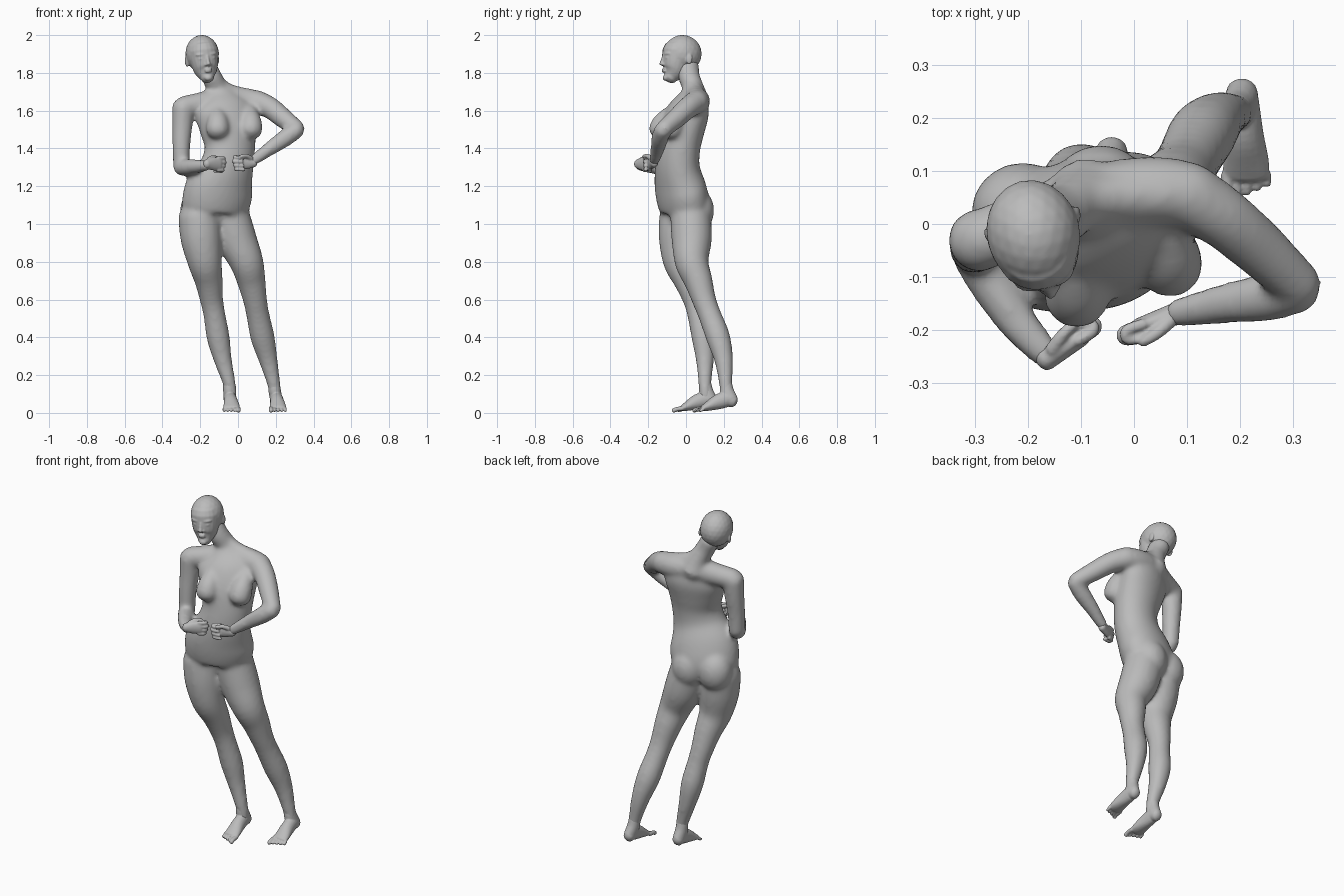
import bpy
import bmesh
from math import cos, sin, pi, radians
from mathutils import Vector, Matrix

if "Cube" in bpy.data.objects:
    bpy.data.objects.remove(bpy.data.objects["Cube"])

grey = bpy.data.materials.new("mannequin grey")
grey.use_nodes = True
tone = (0.5, 0.5, 0.5, 1)
grey.diffuse_color = tone
grey.node_tree.nodes["Principled BSDF"].inputs["Base Color"].default_value = tone

TURN = radians(20)          # the trunk is turned to its left
SIDE = Vector((cos(TURN), sin(TURN), 0))
UP = Vector((0, 0, 1))
STEPS = 4


def spline(a, b, c, d, t):
    """Catmull-Rom blend of four equal-length tuples."""
    return [0.5 * (2 * q + (r - p) * t + (2 * p - 5 * q + 4 * r - s) * t * t
                   + (3 * q - p - 3 * r + s) * t ** 3)
            for p, q, r, s in zip(a, b, c, d)]


def loft(bm, keys, side=SIDE, sides=20, frame=Matrix()):
    """Rounded tube through keys (x, y, z, half width[, half depth])."""
    keys = [k if len(k) > 4 else (*k, k[-1]) for k in keys]
    ext = [keys[0]] + keys + [keys[-1]]
    path = [spline(*ext[i:i + 4], s / STEPS) for i in range(len(keys) - 1) for s in range(STEPS)]
    path.append(list(keys[-1]))
    pts = [Vector(p[:3]) for p in path]
    rings = []
    for i, p in enumerate(path):
        t = (pts[min(i + 1, len(pts) - 1)] - pts[max(i - 1, 0)]).normalized()
        sections = [(0, 1)]
        dome = [(sin(a) * 0.8, cos(a)) for a in (pi / 6, pi / 3, pi * 0.46)]
        if i == 0:
            sections = [(-h, w) for h, w in reversed(dome)] + sections
        elif i == len(path) - 1:
            sections += dome
        u = (side - side.dot(t) * t).normalized()
        v = t.cross(u)
        for h, w in sections:
            c = pts[i] + t * h * min(p[3:])
            rings.append([bm.verts.new(frame @ (c + u * cos(a) * p[3] * w + v * sin(a) * p[4] * w))
                          for a in (2 * pi * k / sides for k in range(sides))])
    for lo, hi in zip(rings, rings[1:]):
        for k in range(sides):
            n = (k + 1) % sides
            bm.faces.new((lo[k], lo[n], hi[n], hi[k]))
    bm.faces.new(rings[0][::-1])
    bm.faces.new(rings[-1])


def ball(bm, centre, size, frame=Matrix(), turn=0.0):
    m = frame @ Matrix.Translation(centre) @ Matrix.Rotation(turn, 4, 'Z') @ Matrix.Diagonal((*size, 1))
    bmesh.ops.create_icosphere(bm, subdivisions=3, radius=1, matrix=m)


def finish(name, bm, voxel, smooth):
    """Fuse the overlapping forms into one skin."""
    mesh = bpy.data.meshes.new(name)
    bmesh.ops.recalc_face_normals(bm, faces=bm.faces)
    bm.to_mesh(mesh)
    bm.free()
    mesh.materials.append(grey)
    ob = bpy.data.objects.new(name, mesh)
    bpy.context.collection.objects.link(ob)
    fuse = ob.modifiers.new("fuse", 'REMESH')
    fuse.mode = 'VOXEL'
    fuse.voxel_size = voxel
    fuse.use_smooth_shade = True
    relax = ob.modifiers.new("relax", 'SMOOTH')
    relax.factor = 0.5
    relax.iterations = smooth


# Trunk
body = bmesh.new()
loft(body, [(-.125, -.005, 1.04, .13, .09), (-.125, -.005, 1.07, .175, .12), (-.115, -.015, 1.12, .188, .13),
            (-.095, -.03, 1.2, .185, .127), (-.06, -.045, 1.3, .147, .114), (-.043, -.038, 1.4, .136, .11),
            (-.052, -.02, 1.5, .155, .113), (-.068, .012, 1.6, .167, .102), (-.085, .035, 1.67, .1, .07)], sides=32)
# shoulder girdle
loft(body, [(-.29, -.03, 1.62, .057), (-.2, 0, 1.635, .062), (-.08, .04, 1.655, .07),
            (.03, .06, 1.65, .068), (.11, .055, 1.645, .062)], UP)
# neck, and the muscle sloping to the raised shoulder
loft(body, [(-.09, .045, 1.66, .08), (-.11, .038, 1.72, .058), (-.14, .016, 1.78, .054, .058),
            (-.17, .012, 1.84, .052, .058)])
loft(body, [(-.12, .03, 1.75, .04), (-.04, .05, 1.695, .045), (.07, .055, 1.665, .05)], UP)
# breasts and buttocks
for x, y in ((-.108, -.138), (.068, -.08)):
    loft(body, [(x - .008, y + .075, 1.6, .04), (x, y + .022, 1.54, .058), (x, y, 1.497, .062)])
for x, y in ((-.212, .025), (-.065, .058)):
    ball(body, (x, y, 1.072), (.096, .091, .115), turn=TURN)
# right arm
loft(body, [(-.29, -.03, 1.62, .06), (-.295, -.035, 1.52, .054), (-.3, -.045, 1.42, .048), (-.3, -.05, 1.31, .044)])
loft(body, [(-.3, -.055, 1.3, .045), (-.265, -.115, 1.3, .044), (-.215, -.19, 1.305, .037),
            (-.165, -.245, 1.31, .029)], UP)
# left arm
loft(body, [(.1, .055, 1.645, .064), (.17, .01, 1.615, .058), (.24, -.05, 1.56, .053), (.312, -.117, 1.503, .045)], UP)
loft(body, [(.312, -.122, 1.5, .045), (.25, -.138, 1.455, .046), (.17, -.15, 1.4, .038), (.08, -.168, 1.335, .028)], UP)
# legs
loft(body, [(-.205, -.03, 1.04, .112), (-.195, -.035, .92, .109), (-.176, -.03, .8, .091), (-.155, .01, .7, .075),
            (-.14, .045, .6, .062), (-.125, .065, .52, .058), (-.105, .09, .4, .061), (-.08, .1, .28, .048),
            (-.045, .1, .15, .034), (-.04, .105, .08, .034)])
loft(body, [(-.045, .025, 1.04, .108), (-.008, .03, .92, .107), (.045, .03, .8, .09), (.07, .065, .7, .076),
            (.09, .095, .6, .064), (.105, .125, .52, .061), (.13, .17, .4, .064), (.16, .2, .28, .05),
            (.19, .21, .15, .035), (.2, .215, .08, .034)])
finish("body", body, .011, 11)

# Head, built facing -y and then posed
pose = (Matrix.Translation((-.19, -.01, 1.885)) @ Matrix.Rotation(radians(14), 4, 'Z')
        @ Matrix.Rotation(radians(-5), 4, 'Y'))
RIGHTWARD = Vector((1, 0, 0))
head = bmesh.new()
ball(head, (0, -.008, .016), (.088, .102, .1), pose)
loft(head, [(0, -.035, .03, .079, .08), (0, -.045, -.03, .073, .074), (0, -.056, -.075, .061, .062),
            (0, -.076, -.107, .038, .038)], RIGHTWARD, frame=pose)
# nose, lips and chin
loft(head, [(0, -.112, .005, .008), (0, -.12, -.022, .009), (0, -.126, -.038, .011, .01)], RIGHTWARD, frame=pose)
for z, depth in ((-.067, .01), (-.077, .009)):
    ball(head, (0, -.113, z), (.02, depth, .006), pose)
ball(head, (0, -.102, -.112), (.022, .016, .016), pose)
for s in (-1, 1):
    ball(head, (s * .034, -.1, .014), (.026, .012, .008), pose, s * .4)       # brow
    ball(head, (s * .034, -.1, -.008), (.015, .011, .007), pose, s * .4)      # eye
    ball(head, (s * .012, -.118, -.041), (.007, .008, .006), pose)            # nostril
    ball(head, (s * .084, .006, -.018), (.008, .018, .029), pose, s * -.25)   # ear
finish("head", head, .005, 3)


# Hands: local x runs along the fingers, local y is the way they curl
def hand(name, wrist, angle):
    frame = Matrix.Translation(wrist) @ Matrix.Rotation(radians(angle), 4, 'Z')
    bm = bmesh.new()
    loft(bm, [(-.01, 0, 0, .025, .022), (.03, .002, .0, .034, .019), (.07, .005, 0, .037, .017)], UP, frame=frame)
    for i in range(4):
        z = .03 - i * .021
        reach = .1 - abs(i - 1) * .006
        loft(bm, [(.06, .002, z, .011), (reach, .005, z, .011), (reach + .002, .022, z - .003, .01),
                  (reach - .035, .028, z - .005, .009)], UP, 10, frame)
    loft(bm, [(.01, .01, .022, .014), (.04, .025, .035, .012), (.07, .034, .033, .01)], UP, 10, frame)
    finish(name, bm, .0045, 2)


hand("right_hand", (-.158, -.25, 1.318), 28)
hand("left_hand", (.075, -.17, 1.325), 196)


# Feet, with the ankle running up into the shin
def foot(name, x, y, lean):
    frame = Matrix.Translation((x, y, 0))
    bm = bmesh.new()
    loft(bm, [(0, .03, .062, .03, .034), (0, 0, .072, .034, .042), (.004, -.05, .058, .037, .04),
              (.008, -.1, .036, .043, .026), (.008, -.125, .026, .044, .017)], RIGHTWARD, frame=frame)
    loft(bm, [(0, .012, .07, .033, .044), (lean * .6, -.002, .115, .033, .038), (lean, -.006, .16, .031)],
         RIGHTWARD, frame=frame)
    inner = -1 if x > 0 else 1
    for i in range(5):
        across = .008 + inner * (.036 - i * .0188)
        tip = -.174 + i * .008
        r = .012 if i == 0 else .0085
        loft(bm, [(across, -.125, .024, r), (across, tip + .015, .019, r), (across, tip, .012, r)],
             RIGHTWARD, 10, frame)
    finish(name, bm, .004, 3)


foot("left_foot", .203, .218, -.014)
foot("right_foot", -.042, .108, -.006)
